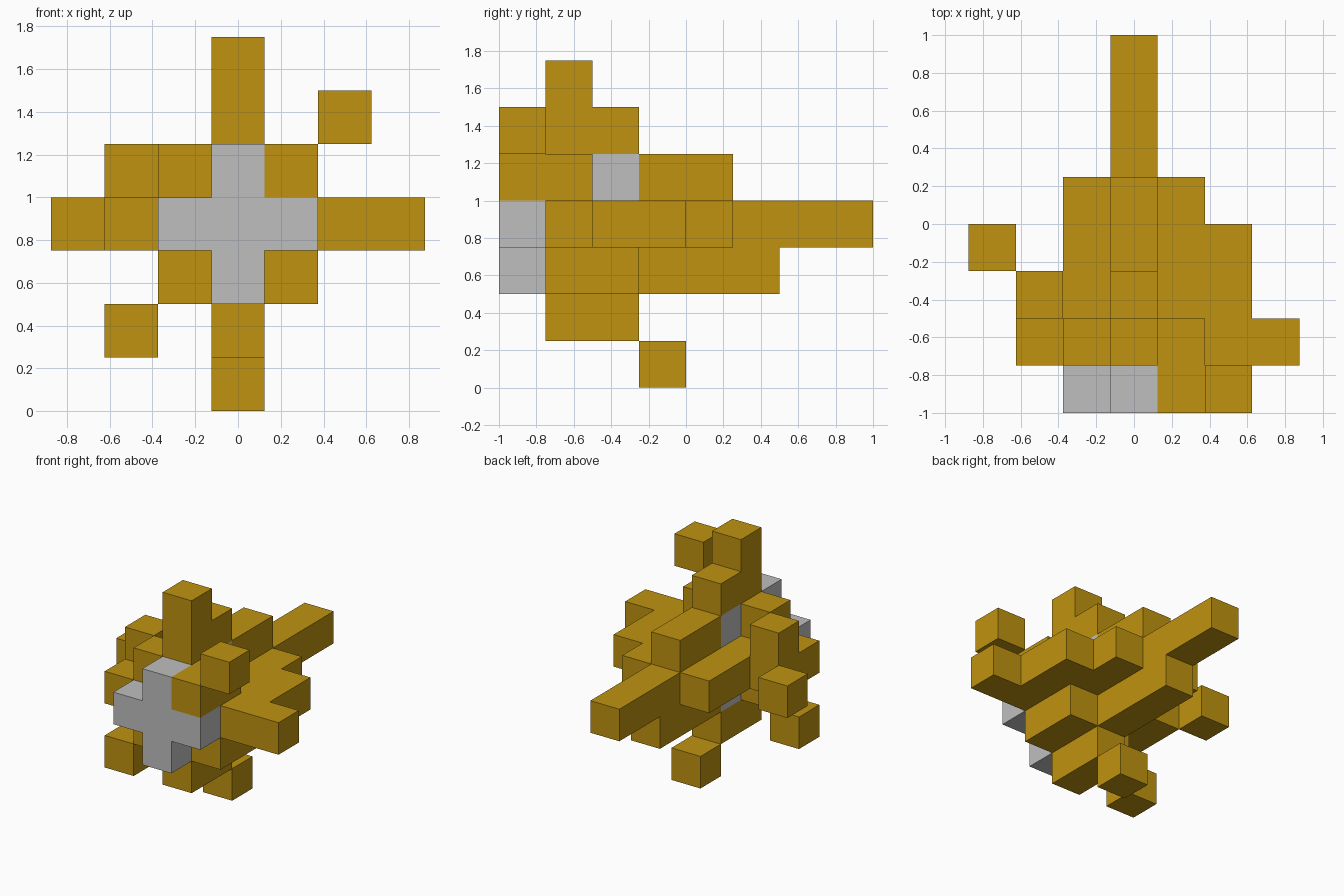
import bpy
import bmesh
from mathutils import Vector

if "Cube" in bpy.data.objects:
    bpy.data.objects.remove(bpy.data.objects["Cube"], do_unlink=True)

S = 0.25  # size of one block


def make_material(name, rgb):
    mat = bpy.data.materials.new(name)
    mat.use_nodes = True
    color = (*rgb, 1.0)
    mat.diffuse_color = color
    bsdf = next(n for n in mat.node_tree.nodes if n.type == 'BSDF_PRINCIPLED')
    bsdf.inputs["Base Color"].default_value = color
    return mat


GOLD = make_material("gold", (0.52, 0.29, 0.005))
GREY = make_material("light_grey", (0.52, 0.52, 0.52))


def run(x, y, z):
    """Cells of a box; each axis is one index or a (first, last) pair."""
    spans = [range(a[0], a[1] + 1) if isinstance(a, tuple) else (a,) for a in (x, y, z)]
    return {(i, j, k) for i in spans[0] for j in spans[1] for k in spans[2]}


# Each part is a union of block runs: x counts from the middle, y from the front, z from the ground
PARTS = {
    # Cross-shaped core, open at the front
    "core": (GREY, run(0, (0, 2), (2, 4)) | run((-1, 1), (0, 1), 3)),
    # Long spine running to the back
    "rear_spine": (GOLD, run(0, (3, 7), 3)),
    "upper_spine_ridge": (GOLD, run(0, (3, 4), 4)),
    "lower_spine_keel": (GOLD, run(0, (3, 5), 2)),
    # Top post
    "top_post": (GOLD, run(0, 1, (5, 6)) | run(0, 2, 5)),
    # Stepped left side
    "left_wing": (GOLD, run(1, (2, 4), 3) | run(2, (1, 3), 3) | run(3, 1, 3)),
    "upper_left_shoulder": (GOLD, run(1, (0, 1), 4)),
    "lower_left_block": (GOLD, run(1, (1, 2), 2)),
    "upper_left_corner": (GOLD, run(2, 0, 5)),
    # Right side
    "right_beam": (GOLD, run(-1, (2, 4), 3)),
    "right_wing": (GOLD, run(-2, (1, 2), 3) | run(-2, 2, 4)),
    "right_tip": (GOLD, run(-3, 3, 3)),
    "upper_right_shoulder": (GOLD, run(-1, 1, 4)),
    "lower_right_block": (GOLD, run(-1, 1, 2)),
    "lower_right_corner": (GOLD, run(-2, 1, 1)),
    # Underside
    "bottom_block": (GOLD, run(0, (1, 2), 1)),
    "foot": (GOLD, run(0, 3, 0)),
}

OCCUPIED = set().union(*(cells for _, cells in PARTS.values()))


def build_part(name, mat, cells):
    """Make a mesh of the faces that do not touch another block."""
    bm = bmesh.new()
    for cell in sorted(cells):
        center = Vector((cell[0] * S, (cell[1] - 3.5) * S, (cell[2] + 0.5) * S))
        for axis in range(3):
            for sign in (-1, 1):
                step = [0, 0, 0]
                step[axis] = sign
                if tuple(c + s for c, s in zip(cell, step)) in OCCUPIED:
                    continue
                n = Vector(step)
                u = Vector([float(a == (axis + 1) % 3) for a in range(3)])
                v = n.cross(u)
                corners = (n - u - v, n + u - v, n + u + v, n - u + v)
                bm.faces.new([bm.verts.new(center + c * S / 2) for c in corners])
    bmesh.ops.remove_doubles(bm, verts=bm.verts, dist=0.0001)
    # Merge flat neighbouring faces into clean panels
    bmesh.ops.dissolve_limit(bm, angle_limit=0.01, verts=bm.verts, edges=bm.edges)
    mesh = bpy.data.meshes.new(name)
    bm.to_mesh(mesh)
    bm.free()
    mesh.materials.append(mat)
    obj = bpy.data.objects.new(name, mesh)
    bpy.context.collection.objects.link(obj)


for part, (material, part_cells) in PARTS.items():
    build_part(part, material, part_cells)
